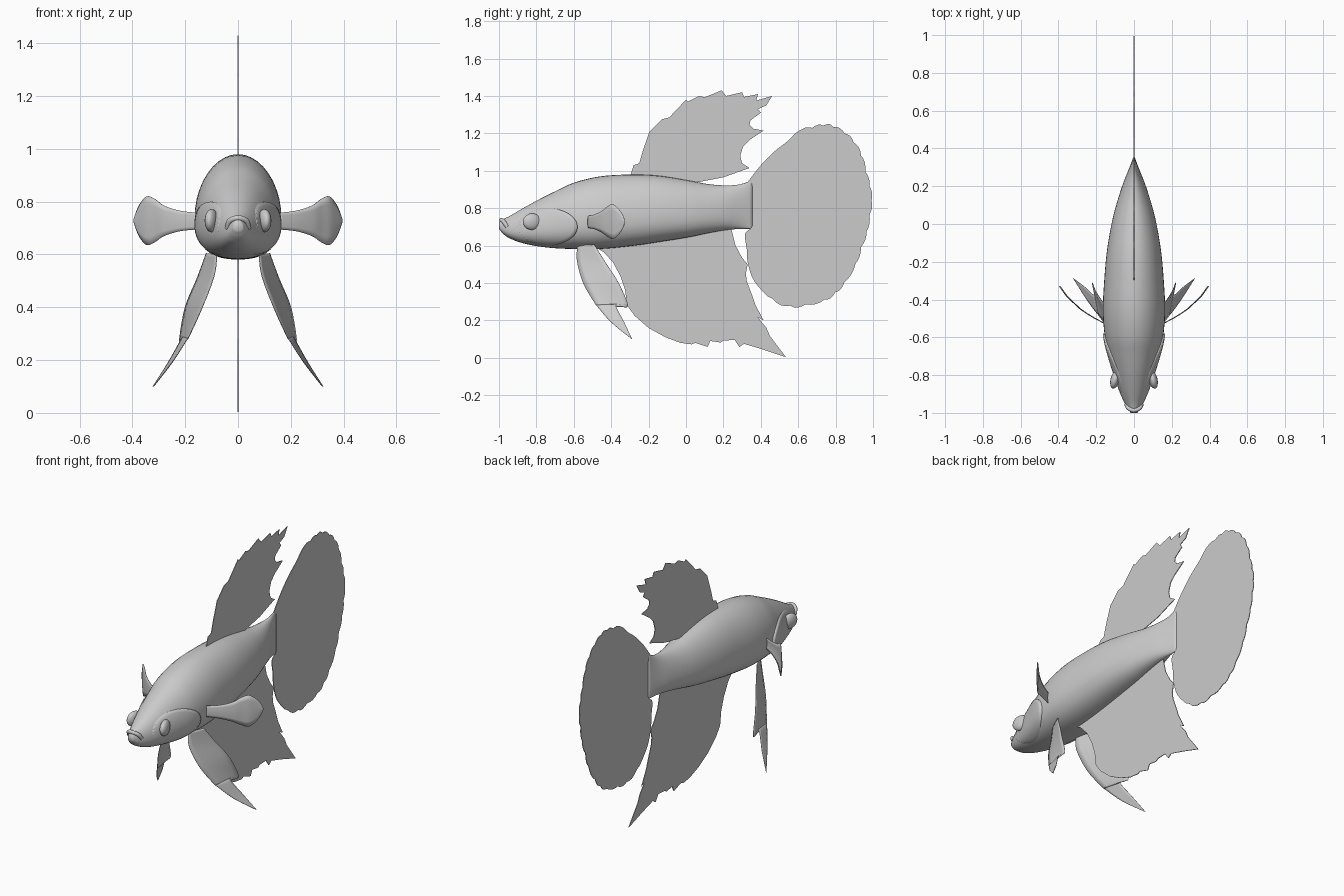
import bpy, math

if "Cube" in bpy.data.objects:
    bpy.data.objects.remove(bpy.data.objects["Cube"])

# Body stations: y, top z, bottom z, half width
STATIONS = [(-1.0, .728, .69, .018), (-.98, .74, .665, .032), (-.945, .757, .64, .052),
            (-.88, .795, .615, .08), (-.79, .845, .596, .108), (-.7, .89, .586, .132),
            (-.6, .936, .582, .154), (-.46, .97, .582, .165), (-.29, .98, .598, .157),
            (-.14, .973, .62, .143), (.02, .947, .646, .115), (.125, .928, .668, .087),
            (.22, .922, .684, .056), (.29, .928, .689, .028), (.355, .95, .69, .003)]


def hermite(p, i, t):
    """Smooth interpolation of station rows by their first value."""
    def slope(k, c):
        a, b = p[max(k - 1, 0)], p[min(k + 1, len(p) - 1)]
        return (b[c] - a[c]) / (b[0] - a[0])
    d = p[i + 1][0] - p[i][0]
    return [(2*t**3 - 3*t*t + 1) * p[i][c] + (t**3 - 2*t*t + t) * d * slope(i, c)
            + (3*t*t - 2*t**3) * p[i + 1][c] + (t**3 - t*t) * d * slope(i + 1, c)
            for c in range(len(p[0]))]


def section(y):
    i = max(k for k in range(len(STATIONS) - 1) if STATIONS[k][0] <= y)
    a, b = STATIONS[i][0], STATIONS[i + 1][0]
    _, top, bot, w = hermite(STATIONS, i, (y - a) / (b - a))
    return top, bot, w, bot + .39 * (top - bot)


def side_x(y, z):
    """Half width of the body at a side point."""
    top, bot, w, mid = section(y)
    n, h = (2.0, top - mid) if z > mid else (2.4, mid - bot)
    return w * max(0, 1 - min(1, abs(z - mid) / h) ** n) ** (1 / n)


def make(name, verts, faces, thick=0, smooth=True):
    me = bpy.data.meshes.new(name)
    me.from_pydata(verts, [], faces)
    ob = bpy.data.objects.new(name, me)
    bpy.context.collection.objects.link(ob)
    for p in me.polygons:
        p.use_smooth = smooth
    if thick:
        m = ob.modifiers.new("thickness", 'SOLIDIFY')
        m.thickness, m.offset = thick, 0
    return ob


def mirror_x(ob):
    m = ob.modifiers.new("mirror", 'MIRROR')
    m.use_clip = False
    m.use_mirror_merge = False


def grid_faces(rows, cols, wrap=False):
    c = cols if wrap else cols - 1
    return [(r*cols + k, r*cols + (k + 1) % cols, (r + 1)*cols + (k + 1) % cols, (r + 1)*cols + k)
            for r in range(rows - 1) for k in range(c)]


def spline(pts, sub):
    """Catmull-Rom through points of any dimension."""
    out = []
    for i in range(len(pts) - 1):
        a, b, c, d = (pts[min(max(k, 0), len(pts) - 1)] for k in range(i - 1, i + 3))
        for s in range(sub):
            t = s / sub
            out.append(tuple(.5 * (2*q + (r - p)*t + (2*p - 5*q + 4*r - u)*t*t
                                   + (3*q - p - 3*r + u)*t**3) for p, q, r, u in zip(a, b, c, d)))
    return out + [tuple(pts[-1])]


def flat_fin(name, outline):
    make(name, [(0, y, z) for y, z in outline], [tuple(range(len(outline)))], .004, False)


def ribbon_fin(name, edge_a, edge_b, sub=5, cols=7, bulge=0.0):
    """Paired fin lofted between two edges, mirrored."""
    ra, rb = spline(edge_a, sub), spline(edge_b, sub)
    verts = []
    for p, q in zip(ra, rb):
        for k in range(cols):
            t = k / (cols - 1)
            v = [a + (b - a) * t for a, b in zip(p, q)]
            v[0] += bulge * math.sin(math.pi * t)
            verts.append(v)
    mirror_x(make(name, verts, grid_faces(len(ra), cols), .003))


# Body: egg-shaped sections lofted along y
RING, verts, rows = 40, [], 0
ys = [hermite(STATIONS, i, s / 4)[0] for i in range(len(STATIONS) - 1) for s in range(4)] + [.355]
for y in ys:
    top, bot, w, mid = section(y)
    for k in range(RING):
        a = 2 * math.pi * k / RING
        c, s = math.cos(a), math.sin(a)
        n, h = (2.0, top - mid) if s > 0 else (2.4, mid - bot)
        verts.append((w * math.copysign(abs(c) ** (2 / n), c), y,
                      mid + h * math.copysign(abs(s) ** (2 / n), s)))
last = (len(ys) - 1) * RING
faces = grid_faces(len(ys), RING, True)
faces += [tuple(range(RING))[::-1], tuple(range(last, last + RING))]
make("body", verts, faces)

# Gill covers: raised patch hugging the cheek, stepped at the rear edge
verts, R, A = [], 9, 40
for r in range(R):
    for k in range(A):
        a, q = 2 * math.pi * k / A, min(1, r / (R - 2))
        y, z = -.74 + .16 * q * math.cos(a), .70 + .10 * q * math.sin(a)
        lift = .009 * min(1, max(0, (y + .86) / .2)) if r < R - 1 else -.01
        verts.append((side_x(y, z) + lift, y, z))
mirror_x(make("gill_cover", verts, grid_faces(R, A, True)))

# Eyes: flattened balls
for s in (1, -1):
    bpy.ops.mesh.primitive_uv_sphere_add(segments=24, ring_count=14, radius=1,
                                         location=(s * .1, -.823, .728), rotation=(0, 0, s * .25))
    eye = bpy.context.object
    eye.name = "eye"
    eye.scale = (.024, .05, .044)
    bpy.ops.object.shade_smooth()

# Upper lip: bent tube
cu = bpy.data.curves.new("lip", 'CURVE')
cu.dimensions, cu.bevel_depth, cu.bevel_resolution, cu.use_fill_caps = '3D', .011, 3, True
pts = spline([(-.04, -.955, .70), (-.03, -.975, .728), (0, -.987, .738),
              (.03, -.975, .728), (.04, -.955, .70)], 4)
sp = cu.splines.new('POLY')
sp.points.add(len(pts) - 1)
for p, v in zip(sp.points, pts):
    p.co = (*v, 1)
bpy.context.collection.objects.link(bpy.data.objects.new("upper_lip", cu))

# Dorsal fin: ragged sail
flat_fin("dorsal_fin", [
    (-.30, .97), (-.28, 1.03), (-.25, 1.04), (-.23, 1.11), (-.195, 1.21), (-.13, 1.275),
    (-.09, 1.285), (0, 1.38), (.01, 1.37), (.07, 1.40), (.10, 1.393), (.19, 1.43), (.215, 1.40),
    (.30, 1.42), (.31, 1.395), (.385, 1.41), (.375, 1.375), (.46, 1.40), (.43, 1.35), (.385, 1.33),
    (.40, 1.31), (.345, 1.27), (.34, 1.245), (.36, 1.225), (.415, 1.215), (.34, 1.165),
    (.305, 1.13), (.29, 1.08), (.30, 1.04), (.34, 1.015), (.20, .965), (.07, .94), (0, .93),
    (-.15, .95)])

# Tail fin: smooth fan with a scalloped rim
rim = [(.33, .94), (.40, 1.03), (.475, 1.105), (.545, 1.16), (.605, 1.215), (.675, 1.235),
       (.735, 1.247), (.79, 1.24), (.85, 1.205), (.90, 1.155), (.94, 1.085), (.965, .995),
       (.985, .92), (.996, .84), (.985, .765), (.97, .675), (.94, .59), (.91, .50), (.85, .40),
       (.80, .345), (.74, .305), (.64, .28), (.555, .273), (.46, .31), (.365, .41), (.33, .51),
       (.325, .58), (.315, .66), (.345, .69)]
tail = []
for i, (y, z) in enumerate(spline(rim, 4)):
    f = 1 + (.02 * (math.sin(math.pi * (i % 4) / 4) - .6) if 16 < i < 94 else 0)
    tail.append((.62 + (y - .62) * f, .77 + (z - .77) * f))
flat_fin("tail_fin", tail)

# Anal fin: long ragged sheet under the belly
flat_fin("anal_fin", [
    (-.49, .595), (-.44, .565), (-.39, .51), (-.35, .435), (-.325, .36), (-.315, .28), (-.275, .225),
    (-.20, .16), (-.165, .14), (-.11, .11), (-.03, .08), (.03, .072), (.05, .08), (.115, .058),
    (.13, .09), (.185, .082), (.20, .093), (.26, .095), (.285, .058), (.31, .075), (.41, .045),
    (.535, .003), (.45, .115), (.43, .16), (.385, .215), (.415, .20), (.37, .285), (.355, .33),
    (.325, .41), (.32, .45), (.33, .50), (.30, .535), (.265, .60), (.24, .70), (.1, .69),
    (-.1, .64), (-.3, .61)])

# Pelvic fins: split, swept out and back
ribbon_fin("pelvic_fin",
           [(.08, -.58, .60), (.09, -.583, .52), (.135, -.55, .40), (.185, -.487, .29),
            (.195, -.475, .275), (.25, -.40, .19), (.32, -.29, .10)],
           [(.12, -.49, .605), (.155, -.43, .51), (.20, -.36, .40), (.222, -.31, .275),
            (.212, -.375, .285), (.265, -.33, .19), (.322, -.288, .10)])

# Pectoral fins: paddles on the flanks
ribbon_fin("pectoral_fin",
           [(.155, -.525, .695), (.22, -.49, .688), (.28, -.45, .67), (.315, -.418, .647),
            (.345, -.39, .636), (.372, -.355, .665), (.388, -.332, .705), (.388, -.33, .728)],
           [(.155, -.525, .758), (.22, -.49, .766), (.28, -.45, .785), (.315, -.418, .81),
            (.345, -.39, .82), (.372, -.355, .79), (.388, -.332, .752), (.388, -.33, .732)],
           bulge=.006)
